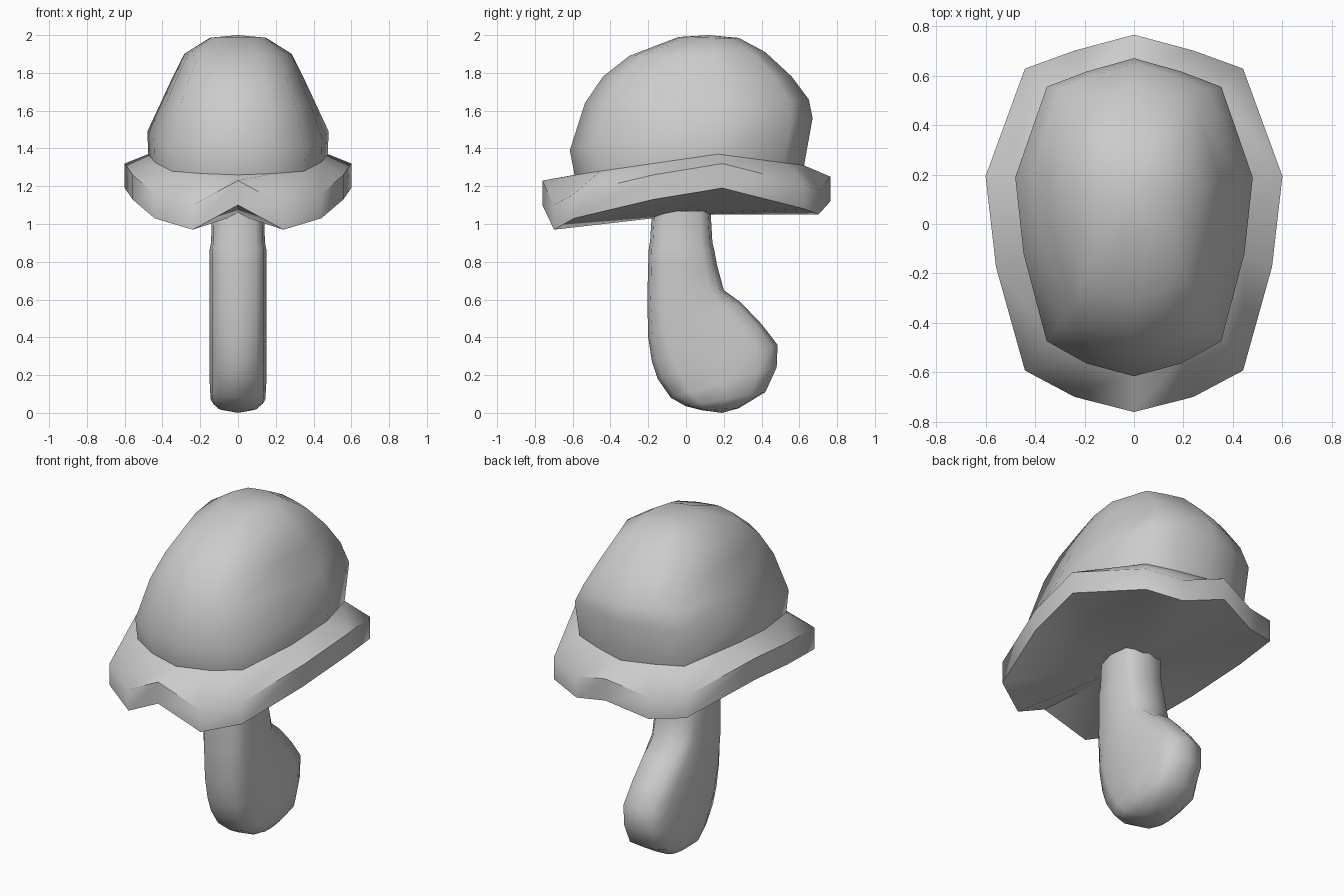
import bpy, bmesh, math
from mathutils import Vector

cube = bpy.data.objects.get("Cube")
if cube:
    bpy.data.objects.remove(cube)

grey = bpy.data.materials.new("plain_grey")
grey.use_nodes = True
GREY = (0.6, 0.6, 0.6, 1)
grey.diffuse_color = GREY
grey.node_tree.nodes["Principled BSDF"].inputs["Base Color"].default_value = GREY


def loft(name, rings, start, end, angle):
    """Skin closed rings of points and close both ends with fans."""
    bm = bmesh.new()
    loops = [[bm.verts.new(p) for p in ring] for ring in rings]
    n = len(loops[0])
    for a, b in zip(loops, loops[1:]):
        for i in range(n):
            j = (i + 1) % n
            bm.faces.new((a[i], a[j], b[j], b[i]))
    for loop, tip in ((loops[0], start), (loops[-1], end)):
        v = bm.verts.new(tip)
        for i in range(n):
            bm.faces.new((loop[i], loop[(i + 1) % n], v))
    bmesh.ops.recalc_face_normals(bm, faces=bm.faces)
    mesh = bpy.data.meshes.new(name)
    bm.to_mesh(mesh)
    bm.free()
    mesh.materials.append(grey)
    obj = bpy.data.objects.new(name, mesh)
    bpy.context.collection.objects.link(obj)
    bpy.ops.object.select_all(action='DESELECT')
    obj.select_set(True)
    bpy.context.view_layer.objects.active = obj
    bpy.ops.object.shade_smooth_by_angle(angle=math.radians(angle))
    return obj


# Cap outline, front to back: (share of half width, share of length)
OUTLINE = [(0, 0), (.4, .04), (.735, .11), (.93, .385), (1, .625), (.735, .91), (.4, .958), (0, 1)]


def cap_ring(half_width, front, back, heights):
    half = [Vector((half_width * u, front + (back - front) * t, z))
            for (u, t), z in zip(OUTLINE, heights)]
    return half + [Vector((-p.x, p.y, p.z)) for p in half[-2:0:-1]]


def slope(z_front, z_side, z_back):
    """Heights that pass through the front, side and back values."""
    result = []
    for _, t in OUTLINE:
        if t < .625:
            result.append(z_front + (z_side - z_front) * t / .625)
        else:
            result.append(z_side + (z_back - z_side) * (t - .625) / .375)
    return result


# Cap: wavy brim, then a tilted dome
brim = [1.10, .97, 1.03, 1.13, 1.19, 1.08, 1.05, 1.12]
cap = [
    cap_ring(.60, -.76, .765, brim),
    cap_ring(.60, -.76, .765, [z + .13 for z in brim]),
    cap_ring(.475, -.59, .625, slope(1.26, 1.37, 1.31)),
    cap_ring(.48, -.615, .67, slope(1.39, 1.49, 1.56)),
    cap_ring(.41, -.535, .65, slope(1.64, 1.64, 1.66)),
    cap_ring(.345, -.44, .56, slope(1.78, 1.78, 1.78)),
    cap_ring(.285, -.30, .42, slope(1.89, 1.90, 1.91)),
    cap_ring(.15, -.04, .28, slope(1.99, 1.985, 1.985)),
]
loft("mushroom_cap", cap, (0, 0, 1.05), (0, .12, 2.0), 50)

# Stem: each section joins a front and a back point (y, z), with a half width
SECTIONS = [
    ((-.18, 1.07), (.13, 1.07), .14),
    ((-.19, .91), (.14, .90), .142),
    ((-.197, .87), (.15, .86), .15),
    ((-.20, .79), (.165, .78), .15),
    ((-.205, .60), (.20, .65), .15),
    ((-.20, .40), (.29, .585), .15),
    ((-.18, .27), (.40, .47), .15),
    ((-.15, .18), (.485, .36), .15),
    ((-.08, .08), (.48, .24), .15),
    ((0, .035), (.42, .11), .145),
    ((.08, .015), (.28, .025), .10),
]


def stem_ring(front, back, half_width, sides=12, power=.65):
    a, b = Vector((0, *front)), Vector((0, *back))
    ring = []
    for i in range(sides):
        angle = math.tau * i / sides
        c, s = math.cos(angle), math.sin(angle)
        along = math.copysign(abs(c) ** power, c)
        across = math.copysign(abs(s) ** power, s)
        p = a.lerp(b, .5 + .5 * along)
        p.x = half_width * across
        ring.append(p)
    return ring


loft("mushroom_stem", [stem_ring(*s) for s in SECTIONS], (0, 0, 1.07), (0, .19, 0), 60)
